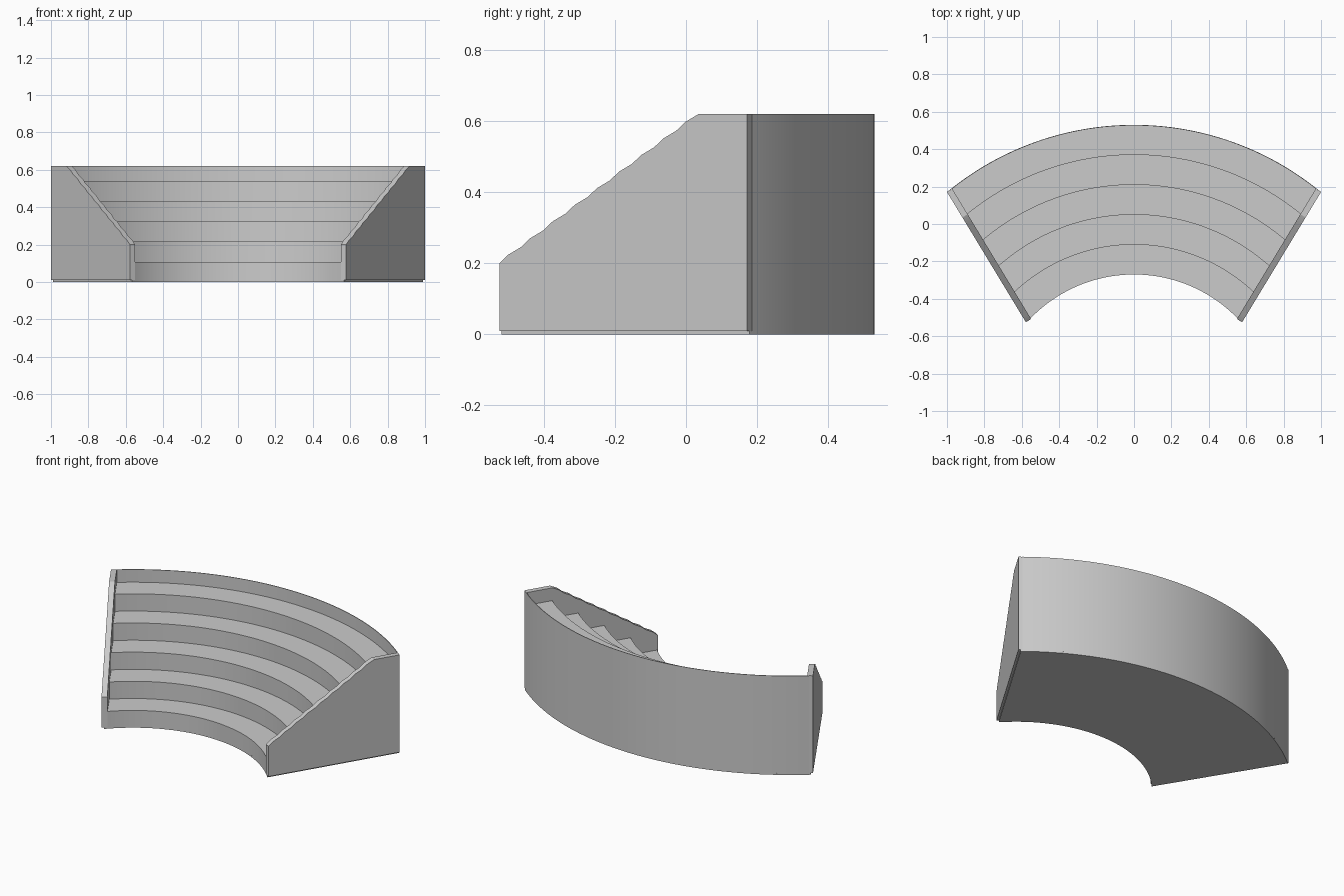
import bpy, bmesh, math
from mathutils import Vector

if "Cube" in bpy.data.objects:
    bpy.data.objects.remove(bpy.data.objects["Cube"])

# Shared layout: concentric tiers between two straight, splayed side walls
CENTRE_Y = -1.04
INNER_R, OUTER_R = 0.77, 1.57
TIERS, TIER_DEPTH, TIER_RISE = 5, 0.16, 0.108
BASE, TOP = 0.01, 0.62
WALL_START = Vector((0.55, -0.508))
WALL_DIR = Vector((0.518, 0.855)).normalized()
WALL_OUT = Vector((WALL_DIR.y, -WALL_DIR.x))
WALL_LENGTH, WALL_THICK = 0.815, 0.033

grey = bpy.data.materials.new("light_grey")
grey.use_nodes = True
colour = (0.6, 0.6, 0.6, 1)
grey.diffuse_color = colour
grey.node_tree.nodes["Principled BSDF"].inputs["Base Color"].default_value = colour


def finish(name, bm):
    bmesh.ops.recalc_face_normals(bm, faces=bm.faces)
    mesh = bpy.data.meshes.new(name)
    bm.to_mesh(mesh)
    bm.free()
    mesh.materials.append(grey)
    obj = bpy.data.objects.new(name, mesh)
    bpy.context.collection.objects.link(obj)
    bpy.ops.object.select_all(action='DESELECT')
    obj.select_set(True)
    bpy.context.view_layer.objects.active = obj
    bpy.ops.object.shade_smooth_by_angle(angle=math.radians(20))
    return obj


def half_angle(radius, offset):
    """Angle from +y at which an arc meets the line set into the side wall."""
    p = WALL_START + WALL_OUT * offset - Vector((0, CENTRE_Y))
    b = p.dot(WALL_DIR)
    hit = p + WALL_DIR * (-b + math.sqrt(b * b - p.length_squared + radius ** 2))
    return math.atan2(hit.x, hit.y)


def arc_sweep(name, profile, offset, segments=64):
    """Sweep a closed (radius, height) profile from one side wall to the other."""
    bm = bmesh.new()
    rings = []
    for i in range(segments + 1):
        t = 2 * i / segments - 1
        ring = []
        for r, z in profile:
            a = t * half_angle(r, offset)
            ring.append(bm.verts.new((r * math.sin(a), CENTRE_Y + r * math.cos(a), z)))
        rings.append(ring)
    n = len(profile)
    for a, b in zip(rings, rings[1:]):
        for j in range(n):
            k = (j + 1) % n
            bm.faces.new((a[j], a[k], b[k], b[j]))
    bm.faces.new(rings[0])
    bm.faces.new(rings[-1])
    return finish(name, bm)


def side_wall(name, side):
    """Upright wall with a finely ridged sloping top."""
    slope_end, low, ridges = 0.655, 0.2, 9
    profile = [(0, BASE), (0, low)]
    for i in range(ridges):
        for along, up in ((0.4, 0.52), (1, 1)):
            profile.append((slope_end * (i + along) / ridges,
                            low + (TOP - low) * (i + up) / ridges))
    profile += [(WALL_LENGTH, TOP), (WALL_LENGTH, BASE)]
    bm = bmesh.new()
    loops = []
    for offset in (0, WALL_THICK):
        loop = []
        for s, z in profile:
            p = WALL_START + WALL_DIR * s + WALL_OUT * offset
            loop.append(bm.verts.new((side * p.x, p.y, z)))
        bm.faces.new(loop)
        loops.append(loop)
    inner, outer = loops
    for j in range(len(profile)):
        k = (j + 1) % len(profile)
        bm.faces.new((inner[j], inner[k], outer[k], outer[j]))
    return finish(name, bm)


# Stepped seating with a thin raised rim along the back
steps = [(INNER_R, BASE)]
for i in range(TIERS):
    height = TIER_RISE * (i + 1)
    steps.append((INNER_R + TIER_DEPTH * i, height))
    steps.append((min(INNER_R + TIER_DEPTH * (i + 1), OUTER_R - 0.004), height))
steps += [(OUTER_R - 0.004, TOP), (OUTER_R, TOP), (OUTER_R, BASE)]
arc_sweep("seating_tiers", steps, 0.01)

# Thin floor slab
arc_sweep("floor_slab", [(INNER_R, 0), (INNER_R, BASE), (OUTER_R, BASE), (OUTER_R, 0)], 0.02)

# Side walls
side_wall("left_wall", 1)
side_wall("right_wall", -1)
